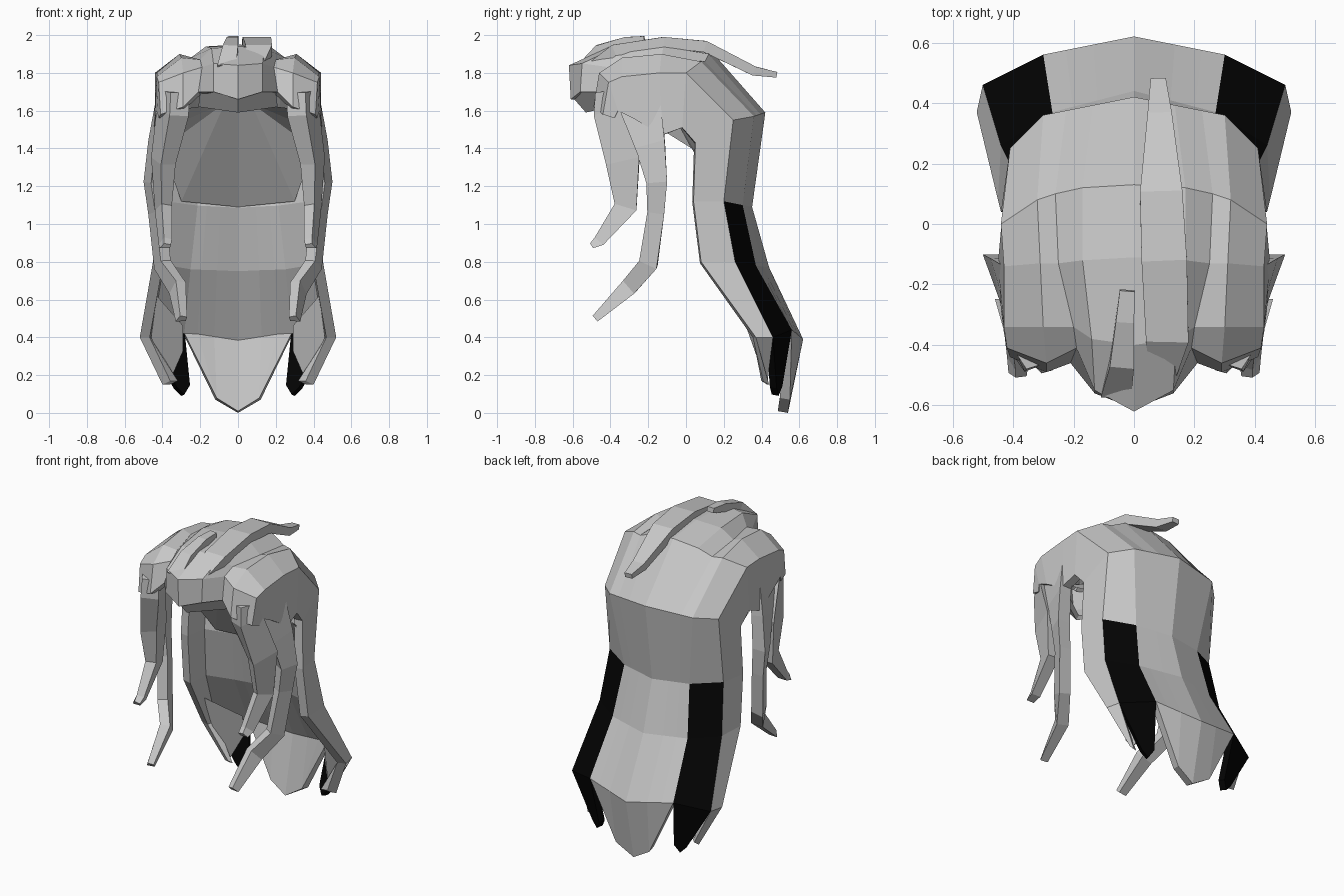
import bpy
from mathutils import Vector as V

if "Cube" in bpy.data.objects:
    bpy.data.objects.remove(bpy.data.objects["Cube"])


def material(name, value):
    m = bpy.data.materials.new(name)
    m.use_nodes = True
    m.diffuse_color = (value, value, value, 1)
    m.node_tree.nodes["Principled BSDF"].inputs["Base Color"].default_value = (value, value, value, 1)
    return m


black = material("black streak", 0.001)
grey = material("grey hair", 0.58)


def build(name, verts, faces, mats, mirror=False, shell=0):
    mesh = bpy.data.meshes.new(name)
    mesh.from_pydata(verts, [], faces)
    for m in mats:
        mesh.materials.append(m)
    ob = bpy.data.objects.new(name, mesh)
    bpy.context.collection.objects.link(ob)
    if mirror:
        ob.modifiers.new("mirror", "MIRROR").use_clip = True
    if shell:
        s = ob.modifiers.new("thickness", "SOLIDIFY")
        s.thickness = shell
        s.offset = -1
        s.material_offset = 1      # inner side is always grey
    return ob


# Crown: left half, rows from the fringe lip to the back of the head
crown = [
    [(0, -.61, 1.66), (.13, -.56, 1.70), (.21, -.46, 1.70), (.29, -.49, 1.62), (.41, -.44, 1.58), (.42, -.38, 1.56)],
    [(0, -.62, 1.84), (.13, -.55, 1.85), (.19, -.41, 1.83), (.29, -.46, 1.80), (.42, -.41, 1.75), (.43, -.36, 1.60)],
    [(0, -.40, 1.94), (.14, -.38, 1.93), (.20, -.34, 1.87), (.30, -.34, 1.88), (.43, -.34, 1.78), (.44, -.28, 1.56)],
    [(0, -.11, 1.95), (.17, -.12, 1.94), (.25, -.13, 1.88), (.31, -.13, 1.90), (.43, -.14, 1.80), (.45, -.13, 1.47)],
    [(0, .13, 1.92), (.17, .12, 1.90), (.26, .10, 1.86), (.32, .08, 1.86), (.44, 0, 1.80), (.44, -.02, 1.51)],
]
# Back curtain: centre, streak edges and front rim
curtain = [
    [(0, .42, 1.59), (.30, .36, 1.57), (.41, .25, 1.55), (.43, .05, 1.43)],
    [(0, .35, 1.09), (.235, .30, 1.10), (.41, .20, 1.12), (.44, .04, 1.12)],
    [(0, .44, .77), (.27, .37, .78), (.44, .26, .80), (.45, .08, .80)],
    [(0, .62, .39), (.30, .56, .44), (.50, .46, .40), (.52, .37, .40)],
]
rows = [[V(p) for p in r] for r in crown]
for r in curtain:
    a, b, c, d = [V(p) for p in r]
    rows.append([a, a.lerp(b, .45), a.lerp(b, .75), b, c, d])
n = len(rows[0])
verts = [p for r in rows for p in r]
faces, streaks = [], []
for r in range(len(rows) - 1):
    for c in range(n - 1):
        k = r * n + c
        if r >= len(crown) + 1 and c == 3:
            streaks.append(len(faces))
        faces.append((k, k + 1, k + n + 1, k + n))

# Pointed lower ends of the centre and side locks
h, e = len(verts) - n, len(verts)
verts += [V((0, .54, 0)), V((.12, .55, .07)), V((.36, .43, .15)), V((.40, .44, .15))]
faces += [(h, h + 1, e + 1, e), (h + 1, h + 2, e + 1), (h + 2, h + 3, e + 1),
          (h + 4, h + 5, e + 3, e + 2)]
shell = build("hair_shell", verts, faces, [black, grey], True, .055)
for p in shell.data.polygons:
    p.material_index = 0 if p.index in streaks else 1

# Black pointed ends of the streaks
build("streak_tips", [verts[h + 3], verts[h + 4], V((.34, .48, .13)), V((.30, .49, .09)), V((.27, .51, .14))],
      [(0, 1, 2, 3, 4)], [black], True, .04)

# Grey lining in front of the streak ends
build("side_lock_lining", [V((.29, .48, .33)), V((.36, .42, .17)), V((.46, .38, .40)), V((.43, .26, .62)),
                           V((.29, .46, .46))],
      [(0, 1, 2, 3, 4)], [grey], True)

# Sloping lining under the crown
build("crown_lining", [V((0, .29, 1.09)), V((.30, .20, 1.12)), V((.07, -.10, 1.64)), V((0, -.08, 1.64)),
                       V((.40, .03, 1.40)), V((.40, -.13, 1.50)), V((.36, -.34, 1.60))],
      [(0, 1, 2, 3), (1, 4, 2), (4, 5, 2), (5, 6, 2)], [grey], True)


# Tapered strand along a path of (x, y, z, width, depth)
def strand(name, path, section, mirror=False):
    pts = [V(p[:3]) for p in path]
    vs, fs = [], []
    for i, p in enumerate(pts):
        t = (pts[min(i + 1, len(pts) - 1)] - pts[max(i - 1, 0)]).normalized()
        side = (V((1, 0, 0)) - t * t.x).normalized()
        up = side.cross(t)
        w, d = path[i][3:]
        vs += [p + side * u * w + up * v * d for u, v in section]
        if i:
            k = 4 * i
            fs += [(k - 4 + j, k - 4 + (j + 1) % 4, k + (j + 1) % 4, k + j) for j in range(4)]
    fs += [(3, 2, 1, 0), tuple(range(len(vs) - 4, len(vs)))]
    build(name, vs, fs, [grey], mirror)


box = [(-.5, -.5), (.5, -.5), (.5, .5), (-.5, .5)]
ridged = [(-.5, -.2), (.1, -.5), (.5, .5), (-.4, .5)]      # widest at its rear outer corner

# Locks framing the face
strand("front_lock", [(.34, -.43, 1.70, .16, .10), (.345, -.42, 1.59, .17, .14), (.395, -.335, 1.33, .13, .18),
                      (.395, -.32, 1.09, .09, .12), (.385, -.46, .91, .07, .06), (.385, -.50, .885, .06, .03)],
       ridged, True)
strand("side_lock", [(.39, -.25, 1.62, .09, .24), (.43, -.19, 1.42, .09, .16), (.45, -.155, 1.22, .10, .11),
                     (.43, -.16, 1.06, .09, .09), (.40, -.20, .79, .09, .10), (.32, -.30, .67, .09, .09),
                     (.30, -.48, .50, .06, .04)], ridged, True)

# Loose strands over the crown
strand("long_top_strand", [(.09, -.53, 1.81, .07, .05), (.11, -.38, 1.92, .14, .06), (.10, -.12, 1.96, .15, .06),
                           (.09, .10, 1.94, .14, .06), (.085, .36, 1.81, .08, .05), (.08, .48, 1.79, .05, .03)], box)
strand("short_top_strand", [(-.06, -.56, 1.82, .10, .05), (-.04, -.46, 1.92, .08, .06), (-.03, -.32, 1.965, .06, .05),
                            (-.022, -.22, 1.98, .05, .03)], box)

# Central fringe underside
build("fringe_underside", [V((0, -.60, 1.67)), V((.13, -.55, 1.70)), V((.20, -.44, 1.70)),
                           V((.21, -.40, 1.62)), V((0, -.53, 1.59))],
      [(4, 3, 2, 1, 0)], [grey], True, .03)
